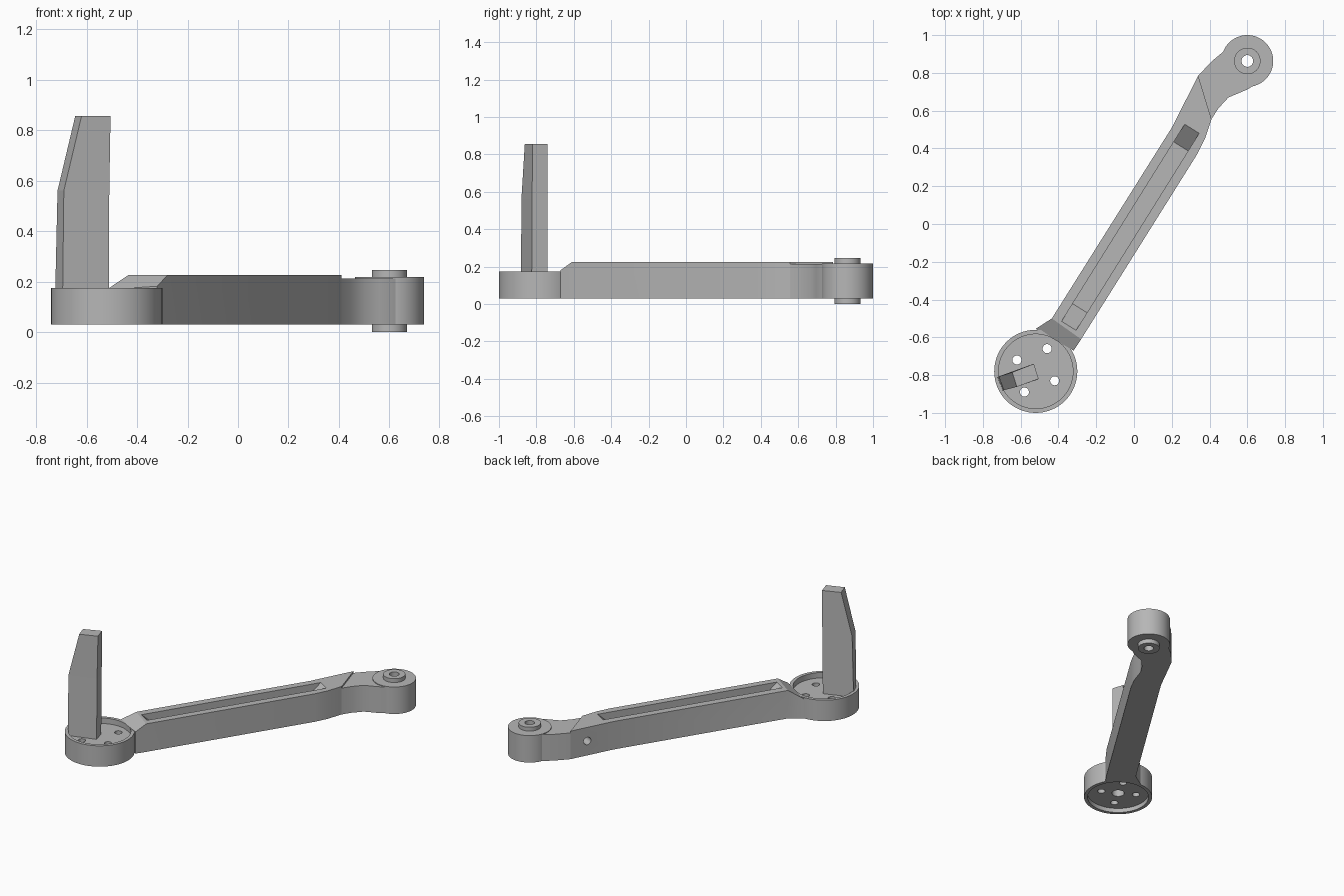
import bpy, bmesh, math
from mathutils import Vector

if "Cube" in bpy.data.objects:
    bpy.data.objects.remove(bpy.data.objects["Cube"], do_unlink=True)

GREY = (0.47, 0.47, 0.47, 1)
grey = bpy.data.materials.new("plain grey")
grey.use_nodes = True
grey.diffuse_color = GREY
grey.node_tree.nodes["Principled BSDF"].inputs["Base Color"].default_value = GREY


def make(name, bm):
    bmesh.ops.recalc_face_normals(bm, faces=bm.faces)
    mesh = bpy.data.meshes.new(name)
    bm.to_mesh(mesh)
    bm.free()
    mesh.materials.append(grey)
    ob = bpy.data.objects.new(name, mesh)
    bpy.context.collection.objects.link(ob)
    return ob


def loft(name, rings):
    """Skin a stack of equal-length rings and cap both ends."""
    bm = bmesh.new()
    rows = [[bm.verts.new(p) for p in ring] for ring in rings]
    n = len(rows[0])
    for a, b in zip(rows, rows[1:]):
        for i in range(n):
            j = (i + 1) % n
            bm.faces.new((a[i], a[j], b[j], b[i]))
    bm.faces.new(rows[0])
    bm.faces.new(rows[-1])
    return make(name, bm)


def prism(name, outline, z0, z1):
    return loft(name, [[(x, y, z) for x, y in outline] for z in (z0, z1)])


def disc(name, centre, r, z0, z1, sides=64):
    steps = [2 * math.pi * i / sides for i in range(sides)]
    return prism(name, [(centre[0] + r * math.cos(t), centre[1] + r * math.sin(t))
                        for t in steps], z0, z1)


def cut(ob, cutters):
    """Subtract the cutters, bake the result and discard them."""
    for c in cutters:
        c.hide_render = True
        m = ob.modifiers.new("cut", 'BOOLEAN')
        m.operation, m.solver, m.object = 'DIFFERENCE', 'EXACT', c
    deps = bpy.context.evaluated_depsgraph_get()
    mesh = bpy.data.meshes.new_from_object(ob.evaluated_get(deps))
    ob.modifiers.clear()
    ob.data = mesh
    for c in cutters:
        bpy.data.objects.remove(c, do_unlink=True)


# Round hub with a recess on both sides, bolt holes and a centre bore
HUB = (-0.52, -0.78)
hub = disc("hub", HUB, 0.22, 0.03, 0.175)
cutters = [disc("top_recess", HUB, 0.197, 0.137, 0.3),
           disc("bottom_recess", HUB, 0.197, -0.1, 0.06),
           disc("centre_bore", HUB, 0.04, -0.1, 0.12, 32)]
for x, y in ((0.06, 0.12), (-0.1, 0.06), (0.1, -0.05), (-0.06, -0.11)):
    cutters.append(disc("bolt_hole", (HUB[0] + x, HUB[1] + y), 0.024, -0.1, 0.3, 24))
cut(hub, cutters)

# Upright blade, its outer edge leaning in toward the top
loft("upright_blade", [
    [(-0.725, -0.81, 0.12), (-0.535, -0.742, 0.12), (-0.512, -0.825, 0.12), (-0.695, -0.882, 0.12)],
    [(-0.715, -0.807, 0.56), (-0.532, -0.74, 0.56), (-0.51, -0.823, 0.56), (-0.69, -0.88, 0.56)],
    [(-0.645, -0.785, 0.855), (-0.53, -0.74, 0.855), (-0.505, -0.82, 0.855), (-0.62, -0.862, 0.855)],
])

# Long arm, bevelled down to the hub rim at its near end
arm = prism("arm", [(-0.52, -0.555), (-0.435, -0.5), (0.2, 0.51), (0.34, 0.785), (0.41, 0.555),
                    (0.375, 0.45), (0.335, 0.37), (-0.28, -0.61), (-0.32, -0.67)], 0.03, 0.225)
p, q, r = Vector((-0.435, -0.5, 0.225)), Vector((-0.28, -0.61, 0.225)), Vector((-0.42, -0.612, 0.175))
normal = (q - p).cross(r - p).normalized()
if normal.z < 0:
    normal.negate()
side = (q - p).normalized() * 0.3
lift = normal * 0.2
down = (r - p - (r - p).project(side)).normalized() * 0.3
base = [p - side - down * 0.5, q + side - down * 0.5, q + side + down, p - side + down]
bevel = loft("bevel_cutter", [base, [v + lift for v in base]])

# Open slot along the arm with a ramp at each end
along, across = Vector((0.53, 0.848, 0)), Vector((0.848, -0.53, 0))
profile = [(-0.53, 0.125), (0.48, 0.125), (0.59, 0.225), (0.59, 0.3), (-0.64, 0.3), (-0.64, 0.225)]
slot = loft("slot_cutter", [[along * u + across * v + Vector((0, 0, z)) for u, z in profile]
                            for v in (-0.052, 0.038)])

# Side hole near the far end of the arm
side_hole = disc("side_hole_cutter", (0, 0), 0.026, -0.05, 0.08, 24)
inward = Vector((0.89, -0.453, 0))
turn = inward.to_track_quat('Z', 'Y').to_matrix().to_4x4()
turn.translation = (0.286, 0.678, 0.13)
side_hole.data.transform(turn)
cut(arm, [bevel, slot, side_hole])

# Neck and eye with a protruding bored bush
EYE = (0.6, 0.863)
neck = prism("neck", [(0.34, 0.64), (0.41, 0.555), (0.445, 0.61), (0.5, 0.67), (0.56, 0.695),
                      (0.6, 0.712), (0.635, 0.735), EYE, (0.51, 0.945), (0.47, 0.91),
                      (0.41, 0.86), (0.34, 0.785)], 0.03, 0.213)
eye = disc("eye", EYE, 0.137, 0.03, 0.218)
bush = disc("bush", EYE, 0.07, 0, 0.245, 48)
for part in (neck, eye, bush):
    cut(part, [disc("bore", EYE, 0.031, -0.1, 0.4, 32)])

# Smooth the rounded sides, keep the edges sharp
bpy.ops.object.select_all(action='DESELECT')
for name in ("hub", "arm", "neck", "eye", "bush"):
    ob = bpy.data.objects[name]
    ob.select_set(True)
    bpy.context.view_layer.objects.active = ob
bpy.ops.object.shade_smooth_by_angle(angle=math.radians(30))
